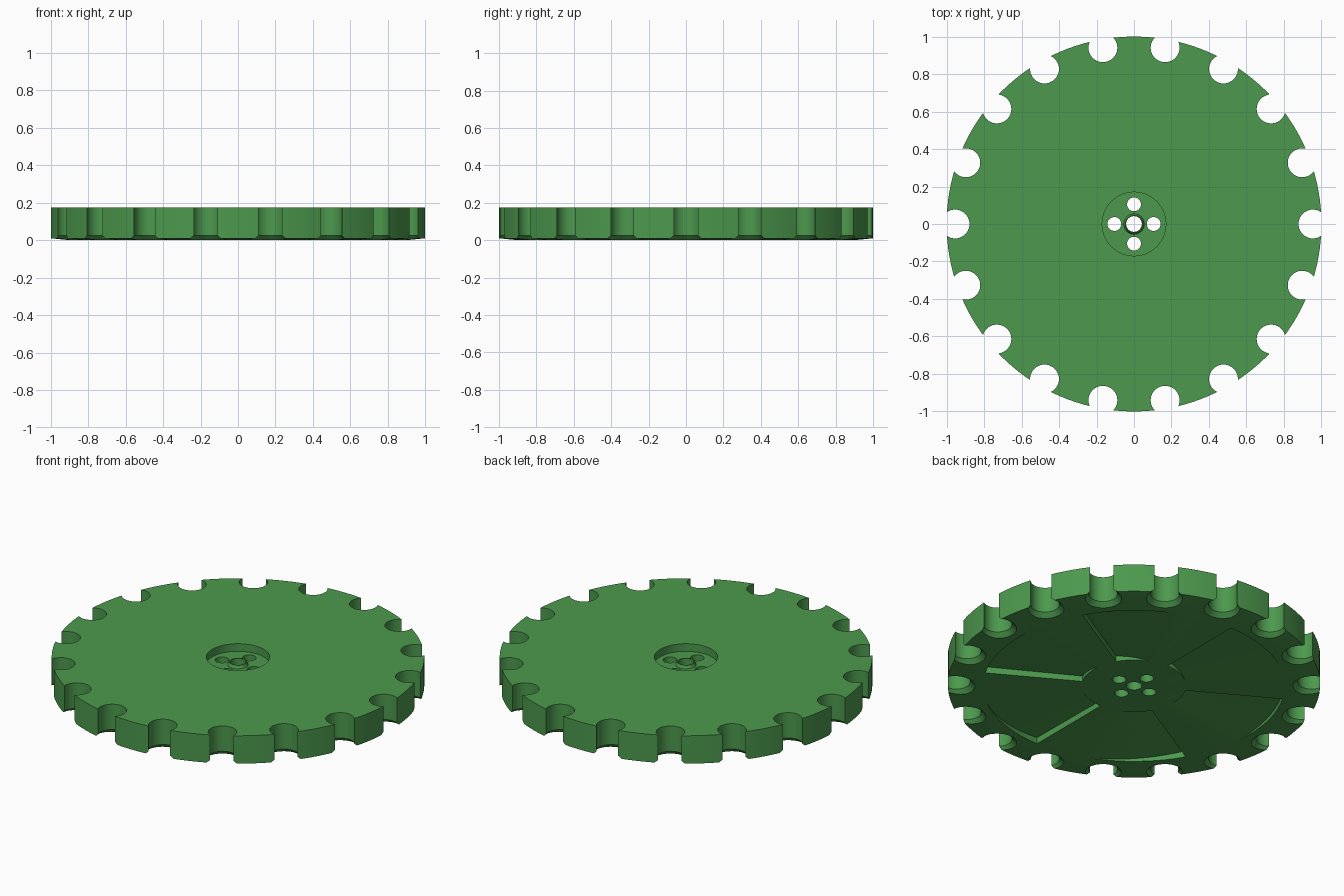
import bpy, bmesh, math

if "Cube" in bpy.data.objects:
    bpy.data.objects.remove(bpy.data.objects["Cube"])

green = bpy.data.materials.new("leaf_green")
green.diffuse_color = (0.073, 0.319, 0.075, 1)
green.use_nodes = True
green.node_tree.nodes["Principled BSDF"].inputs["Base Color"].default_value = green.diffuse_color


def make_object(name, bm):
    bmesh.ops.recalc_face_normals(bm, faces=bm.faces[:])
    mesh = bpy.data.meshes.new(name)
    bm.to_mesh(mesh)
    bm.free()
    mesh.materials.append(green)
    ob = bpy.data.objects.new(name, mesh)
    bpy.context.collection.objects.link(ob)
    return ob


def turned(bm, profile, n, cx=0.0, cy=0.0):
    """Closed solid of revolution from (radius, height) points, bottom to top."""
    rings = []
    for r, z in profile:
        rings.append([bm.verts.new((cx + r * math.cos(2 * math.pi * i / n),
                                    cy + r * math.sin(2 * math.pi * i / n), z))
                      for i in range(n)])
    for a, b in zip(rings, rings[1:]):
        for i in range(n):
            j = (i + 1) % n
            bm.faces.new((a[i], a[j], b[j], b[i]))
    bm.faces.new(rings[0][::-1])
    bm.faces.new(rings[-1])


def ramp_pocket(bm, start, sweep, r_in, r_out, steps=10):
    """Wedge that is deepest at its start angle and runs out to nothing."""
    rows = []
    for i in range(steps + 1):
        t = i / steps
        a = start + sweep * t
        row = []
        for r, depth in ((r_in, 0.033), (r_out, 0.038)):
            for z in (-0.05, depth * (1 - t) - 0.001 * t):
                row.append(bm.verts.new((r * math.cos(a), r * math.sin(a), z)))
        rows.append(row)
    for p, q in zip(rows, rows[1:]):
        for a, b in ((0, 1), (1, 3), (3, 2), (2, 0)):
            bm.faces.new((p[a], p[b], q[b], q[a]))
    for row in (rows[0], rows[-1]):
        bm.faces.new((row[0], row[1], row[3], row[2]))


# Wheel body with a slightly dished lower rim
bm = bmesh.new()
turned(bm, [(0.90, 0.0), (1.0, 0.010), (1.0, 0.175)], 180)
wheel = make_object("notched_wheel", bm)

# Round rim notches, flared at the bottom
notches = bmesh.new()
for k in range(18):
    a = math.radians(20 * k)
    turned(notches, [(0.127, -0.025), (0.077, 0.025), (0.077, 0.25)], 40,
           0.955 * math.cos(a), 0.955 * math.sin(a))

# Round hub recess in the upper face
recess = bmesh.new()
turned(recess, [(0.17, 0.13), (0.17, 0.25)], 64)

# Centre hole and four bolt holes
holes = bmesh.new()
turned(holes, [(0.042, -0.1), (0.042, 0.3)], 32)
for k in range(4):
    a = math.radians(90 * k)
    turned(holes, [(0.037, -0.1), (0.037, 0.3)], 32,
           0.105 * math.cos(a), 0.105 * math.sin(a))

# Six sloping pockets on the underside
pockets = bmesh.new()
for k in range(6):
    ramp_pocket(pockets, math.radians(30 + 60 * k), math.radians(38), 0.28, 0.81)

for name, bm in (("notch_cutter", notches), ("recess_cutter", recess),
                 ("hole_cutter", holes), ("pocket_cutter", pockets)):
    cutter = make_object(name, bm)
    mod = wheel.modifiers.new(name, 'BOOLEAN')
    mod.operation = 'DIFFERENCE'
    mod.solver = 'EXACT'
    mod.object = cutter
    bpy.context.view_layer.objects.active = wheel
    bpy.ops.object.modifier_apply(modifier=name)
    bpy.data.objects.remove(cutter, do_unlink=True)

# Small tapered collar around the centre hole
bm = bmesh.new()
n = 32
rings = []
for r, z in ((0.042, 0.128), (0.056, 0.128), (0.047, 0.148), (0.042, 0.148)):
    rings.append([bm.verts.new((r * math.cos(2 * math.pi * i / n),
                                r * math.sin(2 * math.pi * i / n), z))
                  for i in range(n)])
for a, b in zip(rings, rings[1:] + rings[:1]):
    for i in range(n):
        j = (i + 1) % n
        bm.faces.new((a[i], a[j], b[j], b[i]))
collar = make_object("hub_collar", bm)

# Smooth round walls, crisp edges
for ob in (wheel, collar):
    bpy.ops.object.select_all(action='DESELECT')
    ob.select_set(True)
    bpy.context.view_layer.objects.active = ob
    bpy.ops.object.shade_smooth_by_angle(angle=math.radians(25))
